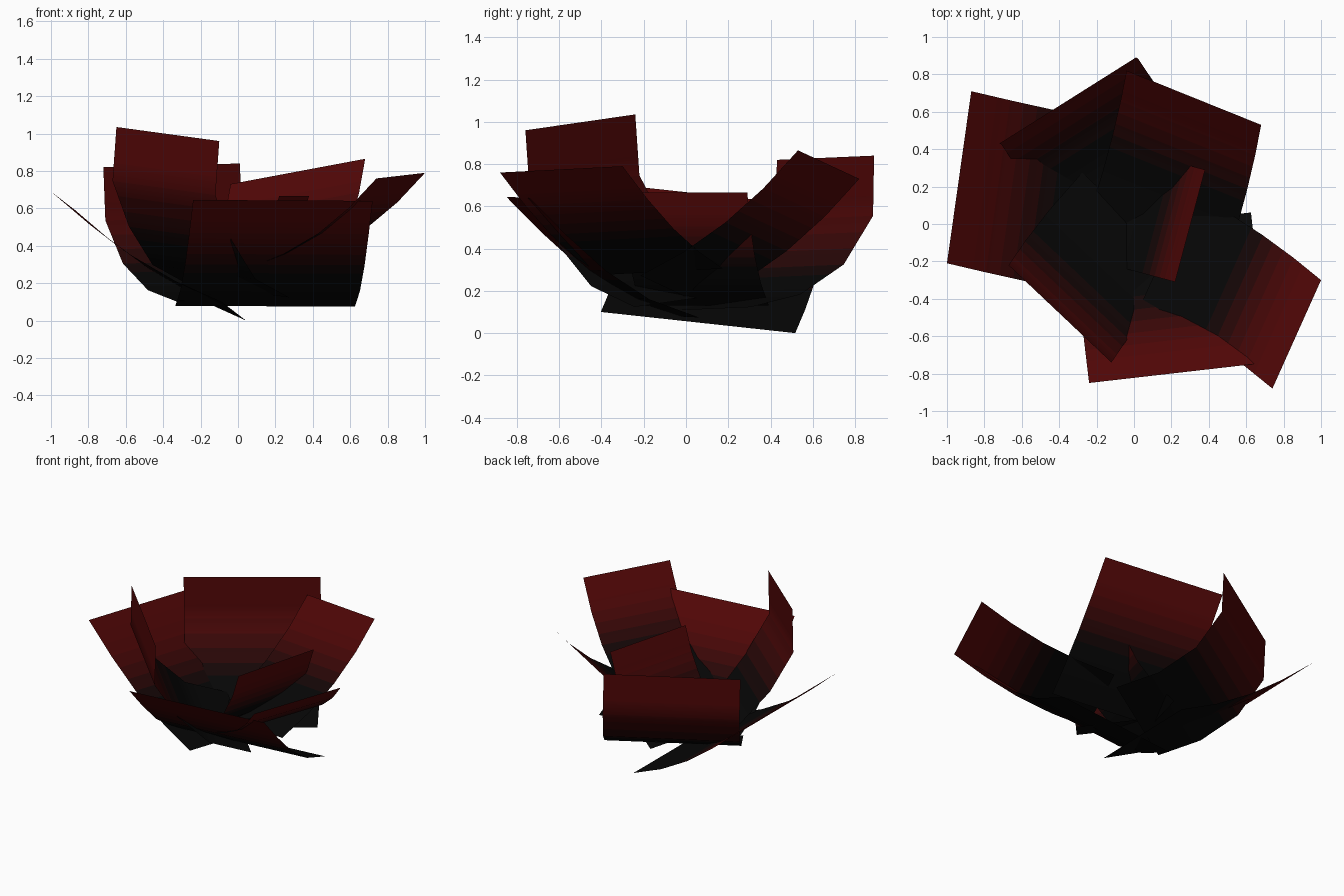
import bpy, bmesh
from math import radians, sin, cos
from mathutils import Vector

if "Cube" in bpy.data.objects:
    bpy.data.objects.remove(bpy.data.objects["Cube"])

SHADES = 3                    # colour bands per bend of a petal
BENDS = 4
ROWS = BENDS * SHADES

# Colour bands fading from black at the base to dark red at the rim
bands = []
for i in range(ROWS):
    t = 1 - (i + 0.5) / ROWS                      # 1 at rim, 0 at base
    k = min(max((t - 0.38) / 0.5, 0), 1)
    k = k * k * (3 - 2 * k)
    mat = bpy.data.materials.new(f"petal_shade_{i}")
    mat.diffuse_color = (0.002 + 0.08 * k, 0.002, 0.002, 1)
    mat.use_nodes = True
    mat.node_tree.nodes["Principled BSDF"].inputs["Base Color"].default_value = mat.diffuse_color
    bands.append(mat)


def petal(name, p1, p2, angles, length, skew=0.0):
    """Curved sheet hanging from rim edge p1-p2; angles = slope of each bend."""
    p1, p2 = Vector(p1), Vector(p2)
    edge = (p2 - p1).normalized()
    inward = Vector((-edge.y, edge.x, 0)).normalized()
    if inward.dot(p1 + p2) > 0:
        inward = -inward
    down = edge.cross(inward)
    if down.z > 0:
        down = -down
    drop = down + edge * skew
    bm = bmesh.new()
    offset = Vector((0, 0, 0))
    row = [bm.verts.new(p1), bm.verts.new(p2)]
    for i in range(ROWS):
        a = radians(angles[i // SHADES])
        offset = offset + (inward * cos(a) + drop * sin(a)) * (length / ROWS)
        new = [bm.verts.new(p1 + offset), bm.verts.new(p2 + offset)]
        face = bm.faces.new((row[0], row[1], new[1], new[0]))
        face.material_index = i
        face.smooth = True
        row = new
    bm.normal_update()
    # inner, upward side of the sheet is its front
    if bm.faces[:][-1].normal.z < 0:
        bmesh.ops.reverse_faces(bm, faces=bm.faces[:])
    mesh = bpy.data.meshes.new(name)
    bm.to_mesh(mesh)
    bm.free()
    for m in bands:
        mesh.materials.append(m)
    bpy.context.collection.objects.link(bpy.data.objects.new(name, mesh))


# Outer open petals
petal("petal_left", (-1.0, -0.21, 0.69), (-0.87, 0.71, 0.59), (40, 36, 30, 24), 1.11)
petal("petal_front", (-0.24, -0.85, 0.645), (0.72, -0.74, 0.64), (45, 42, 33, 20), 1.0)
petal("petal_front_right", (0.74, -0.88, 0.76), (1.0, -0.30, 0.79), (41, 35, 27, 20), 0.97, 0.26)
petal("petal_back_right", (-0.04, 0.82, 0.73), (0.68, 0.53, 0.865), (48, 42, 35, 28), 0.98)
# Upright cupped petals
petal("petal_back_left", (-0.72, 0.43, 0.82), (0.01, 0.89, 0.84), (88, 54, 30, 12), 1.14)
petal("petal_front_left", (-0.65, -0.24, 1.035), (-0.10, -0.76, 0.96), (90, 58, 45, 20), 1.16)
# Small inner petal
petal("petal_inner", (0.22, -0.31, 0.665), (0.38, 0.29, 0.665), (70, 60, 48, 36), 0.68)
